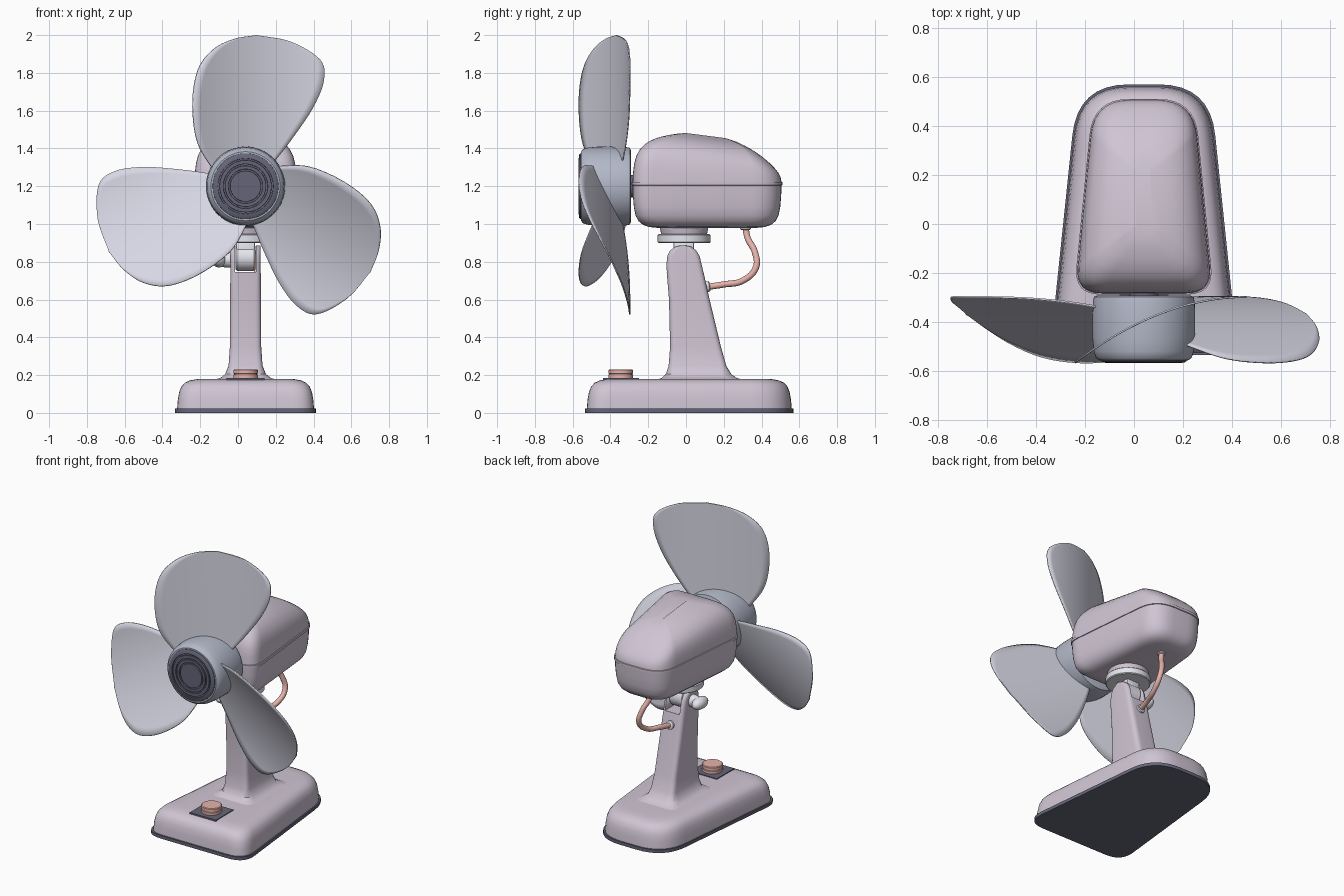
import bpy, bmesh, math
from mathutils import Vector, Matrix

if "Cube" in bpy.data.objects:
    bpy.data.objects.remove(bpy.data.objects["Cube"])

CX = 0.04          # centre line of the body
HUB = Vector((CX, 0, 1.2))


def mat(name, r, g, b):
    m = bpy.data.materials.new(name)
    m.diffuse_color = (r, g, b, 1)
    m.use_nodes = True
    m.node_tree.nodes["Principled BSDF"].inputs["Base Color"].default_value = m.diffuse_color
    return m


BODY = mat("mauve", 0.63, 0.56, 0.66)
DARK = mat("dark", 0.13, 0.13, 0.19)
STEEL = mat("blue_grey", 0.45, 0.48, 0.58)
BLADE = mat("pale_lavender", 0.68, 0.68, 0.78)
LIGHT = mat("light_grey", 0.78, 0.78, 0.85)
CORAL = mat("coral", 0.8, 0.45, 0.41)


def finish(name, bm, material, angle=35):
    bmesh.ops.recalc_face_normals(bm, faces=bm.faces)
    me = bpy.data.meshes.new(name)
    bm.to_mesh(me)
    bm.free()
    ob = bpy.data.objects.new(name, me)
    bpy.context.collection.objects.link(ob)
    me.materials.append(material)
    bpy.ops.object.select_all(action='DESELECT')
    ob.select_set(True)
    bpy.context.view_layer.objects.active = ob
    bpy.ops.object.shade_smooth_by_angle(angle=math.radians(angle))
    return ob


def loft(name, rings, material, angle=35):
    bm = bmesh.new()
    vs = [[bm.verts.new(p) for p in ring] for ring in rings]
    n = len(vs[0])
    for a, b in zip(vs, vs[1:]):
        for i in range(n):
            j = (i + 1) % n
            bm.faces.new((a[i], a[j], b[j], b[i]))
    bm.faces.new(vs[0])
    bm.faces.new(vs[-1])
    return finish(name, bm, material, angle)


def lathe(name, centre, axis, profile, material, n=48):
    q = Vector((0, 0, 1)).rotation_difference(Vector(axis))
    rings = [[Vector(centre) + q @ Vector((r * math.cos(i * math.tau / n), r * math.sin(i * math.tau / n), h))
              for i in range(n)] for r, h in profile]
    return loft(name, rings, material)


def box(name, centre, size, material, bevel=0.0):
    bm = bmesh.new()
    bmesh.ops.create_cube(bm, size=1, matrix=Matrix.Translation(centre) @ Matrix.Diagonal((*size, 1)))
    if bevel:
        bmesh.ops.bevel(bm, geom=bm.edges[:], offset=bevel, segments=2, affect='EDGES', profile=0.5)
    return finish(name, bm, material)


def outline(front_w, front_y, back_w, back_y, tf, tb, n=8):
    """Trapezoid with rounded corners, symmetric about x = 0."""
    c = [(-front_w, front_y, tf), (front_w, front_y, tf), (back_w, back_y, tb), (-back_w, back_y, tb)]
    pts = []
    for i in range(4):
        p = Vector(c[i][:2])
        a = p + (Vector(c[i - 1][:2]) - p).normalized() * c[i][2]
        b = p + (Vector(c[(i + 1) % 4][:2]) - p).normalized() * c[i][2]
        for k in range(n + 1):
            t = k / n
            pts.append(a * (1 - t) ** 2 + p * 2 * t * (1 - t) + b * t * t)
    return pts


def inset_ring(pts, inset, z):
    ys = [p.y for p in pts]
    w, h, cy = max(p.x for p in pts), (max(ys) - min(ys)) / 2, (max(ys) + min(ys)) / 2
    return [Vector((CX + p.x * (1 - inset / w), cy + (p.y - cy) * (1 - inset / h), z)) for p in pts]


# base: dark foot plate and rounded shell
foot = outline(0.385, -0.535, 0.27, 0.57, 0.13, 0.21)
loft("foot_plate", [inset_ring(foot, 0, z) for z in (0, 0.022)], DARK)
loft("base_shell", [inset_ring(foot, i, z) for z, i in (
    (0.022, 0.010), (0.07, 0.014), (0.11, 0.021), (0.14, 0.033), (0.16, 0.052),
    (0.172, 0.078), (0.178, 0.11), (0.18, 0.15))], BODY)

# control button on its plate
box("button_plate", (CX, -0.345, 0.18), (0.2, 0.19, 0.01), DARK)
lathe("button", (CX, -0.345, 0.18), (0, 0, 1),
      [(0.065, 0), (0.065, 0.022), (0.061, 0.024), (0.061, 0.027), (0.065, 0.029), (0.065, 0.046), (0.06, 0.05)], CORAL)

# stem flaring into the base, forked at the top
stem_rings = []
for z, y0, y1, hx in ((0.17, -0.17, 0.33, 0.19), (0.184, -0.13, 0.27, 0.135), (0.205, -0.107, 0.24, 0.108),
                      (0.25, -0.092, 0.213, 0.09), (0.35, -0.084, 0.185, 0.083), (0.6, -0.09, 0.125, 0.082),
                      (0.78, -0.105, 0.085, 0.08), (0.83, -0.1, 0.073, 0.08), (0.86, -0.085, 0.055, 0.08),
                      (0.88, -0.055, 0.028, 0.08), (0.886, -0.03, 0.0, 0.08)):
    t = min(0.035, (y1 - y0) * 0.4) if z > 0.22 else 0.06
    stem_rings.append([Vector((CX + p.x, p.y, z)) for p in outline(hx, y0, hx, y1, t, t, 6)])
stem = loft("stem", stem_rings, BODY)
cutter = box("fork_cutter", (CX, 0, 0.9), (0.11, 0.6, 0.31), DARK)
cutter.hide_render = True
cutter.hide_viewport = False
mod = stem.modifiers.new("fork", 'BOOLEAN')
mod.operation, mod.object, mod.solver = 'DIFFERENCE', cutter, 'EXACT'
bpy.context.view_layer.objects.active = stem
bpy.ops.object.modifier_apply(modifier="fork")
bpy.data.objects.remove(cutter)

# tilt hinge, swivel disc and tightening knob
lathe("hinge_knuckle", (CX, -0.012, 0.822), (1, 0, 0),
      [(0.062, -0.052), (0.07, -0.045), (0.07, 0.045), (0.062, 0.052)], LIGHT)
box("hinge_neck", (CX, -0.012, 0.865), (0.1, 0.11, 0.09), LIGHT, 0.01)
lathe("swivel_disc", (CX, -0.01, 0.9), (0, 0, 1),
      [(0.135, 0), (0.14, 0.005), (0.14, 0.041), (0.135, 0.046)], LIGHT)
lathe("swivel_collar", (CX, -0.01, 0.94), (0, 0, 1), [(0.12, 0), (0.13, 0.05)], BODY)
lathe("knob_shaft", (-0.035, -0.012, 0.81), (-1, 0, 0), [(0.042, 0), (0.038, 0.05), (0.02, 0.06)], LIGHT, 24)
bm = bmesh.new()
bmesh.ops.create_uvsphere(bm, u_segments=24, v_segments=14, radius=1, matrix=Matrix.Translation((-0.1, -0.01, 0.81))
                          @ Matrix.Rotation(0.5, 4, 'Y') @ Matrix.Diagonal((0.04, 0.07, 0.04, 1)))
finish("knob_wing", bm, LIGHT)

# motor housing in two shells with a seam band
case = outline(0.283, -0.285, 0.205, 0.508, 0.11, 0.15)
loft("housing_lower", [inset_ring(case, i, z) for z, i in (
    (0.98, 0.13), (0.984, 0.09), (0.995, 0.058), (1.015, 0.034), (1.045, 0.018), (1.09, 0.009), (1.15, 0.004),
    (1.208, 0.002))], BODY)
loft("housing_seam", [inset_ring(case, i, z) for z, i in (
    (1.204, 0.004), (1.206, -0.003), (1.222, -0.003), (1.224, 0.004))], BODY, 25)
top = [inset_ring(case, i, z) for z, i in (
    (1.22, 0.002), (1.28, 0.005), (1.33, 0.011), (1.37, 0.021), (1.405, 0.038), (1.435, 0.065),
    (1.457, 0.1), (1.471, 0.145), (1.478, 0.19), (1.482, 0.24))]
for ring in top:
    for p in ring:
        p.z -= (p.z - 1.22) / 0.26 * 0.19 * max(0, p.y - 0.02) ** 2 / 0.25
        p.z -= (p.z - 1.22) / 0.26 * 0.02 * max(0, -p.y) / 0.25
loft("housing_upper", top, BODY)

# shaft, hub and ribbed hub cap
lathe("motor_shaft", (CX, -0.26, 1.2), (0, -1, 0), [(0.06, 0), (0.06, 0.06)], DARK)
lathe("hub", HUB, (0, -1, 0), [(0.19, 0.292), (0.203, 0.297), (0.208, 0.32), (0.21, 0.4), (0.209, 0.47),
                               (0.204, 0.52), (0.196, 0.545), (0.183, 0.556), (0.17, 0.557)], STEEL, 64)
cap = [(0.176, 0.54), (0.174, 0.56), (0.168, 0.565)]
for r in (0.142, 0.113, 0.086):
    cap += [(r + 0.005, 0.568), (r + 0.004, 0.56), (r - 0.004, 0.56), (r - 0.005, 0.568)]
lathe("hub_cap", HUB, (0, -1, 0), cap, DARK, 64)


# three curved blades
def spline(pts, t):
    p = [Vector(q) for q in pts]
    p = [2 * p[0] - p[1]] + p + [2 * p[-1] - p[-2]]
    s = t * (len(pts) - 1)
    i = min(int(s), len(pts) - 2)
    u = s - i
    a, b, c, d = p[i:i + 4]
    return 0.5 * (2 * b + (c - a) * u + (2 * a - 5 * b + 4 * c - d) * u * u + (3 * b - a - 3 * c + d) * u ** 3)


LEFT = [(-0.1, 0), (-0.19, 0.115), (-0.26, 0.25), (-0.28, 0.45), (-0.25, 0.62), (-0.17, 0.725), (-0.06, 0.78), (0.06, 0.8)]
RIGHT = [(0.08, 0.05), (0.16, 0.14), (0.26, 0.27), (0.36, 0.42), (0.415, 0.56), (0.395, 0.67), (0.24, 0.765), (0.06, 0.8)]
ROWS, COLS = 42, 16
for k in range(3):
    bm = bmesh.new()
    spin = Matrix.Rotation(k * math.tau / 3, 3, 'Y')
    grid = []
    for r in range(ROWS + 1):
        a, b = spline(LEFT, r / ROWS), spline(RIGHT, r / ROWS)
        row = []
        for c in range(COLS + 1):
            p = a.lerp(b, c / COLS)
            y = -0.298 - 0.268 * ((0.42 - p.x) / 0.7) ** 2
            row.append(bm.verts.new(HUB + spin @ Vector((p.x, y, p.y))))
        grid.append(row)
    for r in range(ROWS):
        for c in range(COLS):
            bm.faces.new((grid[r][c], grid[r][c + 1], grid[r + 1][c + 1], grid[r + 1][c]))
    bmesh.ops.remove_doubles(bm, verts=bm.verts, dist=1e-5)
    blade = finish(f"blade_{k + 1}", bm, BLADE, 60)
    sol = blade.modifiers.new("thickness", 'SOLIDIFY')
    sol.thickness, sol.offset = 0.007, 0

# power cable from housing to stem, with grommets
cu = bpy.data.curves.new("cable", 'CURVE')
cu.dimensions, cu.bevel_depth, cu.bevel_resolution, cu.use_fill_caps = '3D', 0.017, 4, True
path = [(0.04, 0.315, 0.99), (0.05, 0.325, 0.93), (0.08, 0.365, 0.85), (0.1, 0.37, 0.77),
        (0.09, 0.3, 0.7), (0.06, 0.2, 0.68), (0.04, 0.1, 0.665)]
sp = cu.splines.new('BEZIER')
sp.bezier_points.add(len(path) - 1)
for bp, p in zip(sp.bezier_points, path):
    bp.co = p
    bp.handle_left_type = bp.handle_right_type = 'AUTO'
cable = bpy.data.objects.new("cable", cu)
bpy.context.collection.objects.link(cable)
cu.materials.append(CORAL)
lathe("grommet_upper", (CX, 0.315, 0.985), (0, 0, -1), [(0.028, 0), (0.028, 0.012), (0.022, 0.016)], LIGHT, 24)
lathe("grommet_lower", (CX, 0.105, 0.667), (0, 1, 0.15), [(0.028, 0), (0.028, 0.018), (0.022, 0.022)], LIGHT, 24)
